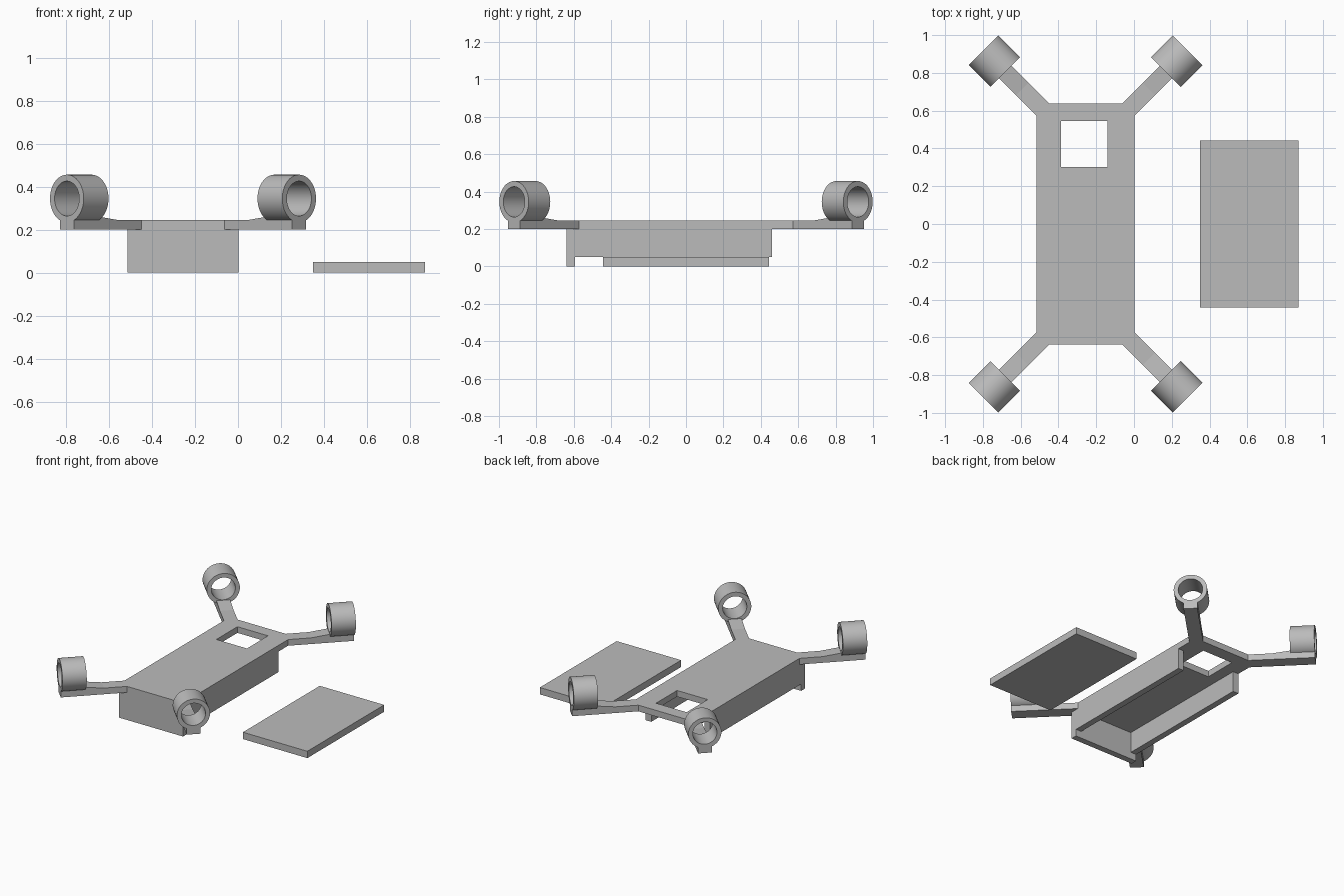
import bpy, bmesh
from math import atan2, pi, radians
from mathutils import Matrix, Vector

cube = bpy.data.objects.get("Cube")
if cube:
    bpy.data.objects.remove(cube, do_unlink=True)

grey = bpy.data.materials.new("plastic_grey")
grey.use_nodes = True
colour = (0.5, 0.5, 0.5, 1)
grey.diffuse_color = colour
grey.node_tree.nodes["Principled BSDF"].inputs["Base Color"].default_value = colour

CX = -0.256                  # middle of the frame in x
W, H = 0.259, 0.638          # half width and half length of the body
BOTTOM, TOP = 0.2, 0.245     # deck heights
WALL = 0.045
CUT = 0.065                  # corner width taken by each arm
REACH = 0.314                # arm length along each axis
RING_R, HOLE_R, RING_L, RING_Z = 0.111, 0.081, 0.163, 0.345
CORNERS = [(1, 1), (-1, 1), (-1, -1), (1, -1)]


def finish(name, bm, smooth=False):
    bmesh.ops.recalc_face_normals(bm, faces=bm.faces)
    mesh = bpy.data.meshes.new(name)
    bm.to_mesh(mesh)
    bm.free()
    mesh.materials.append(grey)
    obj = bpy.data.objects.new(name, mesh)
    bpy.context.collection.objects.link(obj)
    if smooth:
        bpy.ops.object.select_all(action='DESELECT')
        obj.select_set(True)
        bpy.context.view_layer.objects.active = obj
        bpy.ops.object.shade_smooth_by_angle(angle=radians(35))
    return obj


def box(name, x0, x1, y0, y1, z0, z1):
    bm = bmesh.new()
    size = Matrix.Diagonal((x1 - x0, y1 - y0, z1 - z0, 1))
    place = Matrix.Translation(((x0 + x1) / 2, (y0 + y1) / 2, (z0 + z1) / 2))
    bmesh.ops.create_cube(bm, size=1, matrix=place @ size)
    return finish(name, bm)


def add_loop(bm, points, z):
    verts = [bm.verts.new((x, y, z)) for x, y in points]
    return [bm.edges.new((a, b)) for a, b in zip(verts, verts[1:] + verts[:1])]


# Deck with four arms and a square window, extruded from one outline
quarter = [(W, H - CUT), (W + REACH, H - CUT + REACH),
           (W - CUT + REACH, H + REACH), (W - CUT, H)]
outline = []
for sx, sy in CORNERS:
    pts = quarter if sx * sy > 0 else quarter[::-1]
    outline += [(CX + sx * x, sy * y) for x, y in pts]
window = [(-0.387, 0.303), (-0.14, 0.303), (-0.14, 0.546), (-0.387, 0.546)]
bm = bmesh.new()
edges = add_loop(bm, outline, BOTTOM) + add_loop(bm, window, BOTTOM)
bmesh.ops.triangle_fill(bm, edges=edges, use_beauty=True)
raised = bmesh.ops.extrude_face_region(bm, geom=bm.faces[:])["geom"]
bmesh.ops.translate(bm, vec=(0, 0, TOP - BOTTOM),
                    verts=[v for v in raised if isinstance(v, bmesh.types.BMVert)])
finish("deck_with_arms", bm)

# Open tray under the deck
box("front_wall", CX - W, CX + W, -H, -H + WALL, 0, BOTTOM)
box("right_wall", CX - W, CX - W + WALL, -H + WALL, 0.46, 0.05, BOTTOM)
box("left_wall", CX + W - WALL, CX + W, -H + WALL, 0.46, 0.05, BOTTOM)

# Loose cover plate beside the frame
box("cover_plate", 0.35, 0.87, -0.443, 0.443, 0, 0.05)

# Motor ring and sloping gusset at the end of each arm
end_x, end_y = W - CUT / 2 + REACH, H - CUT / 2 + REACH
for sx, sy in CORNERS:
    side = ("back" if sy > 0 else "front") + ("_left" if sx > 0 else "_right")
    place = (Matrix.Translation((CX + sx * end_x, sy * end_y, 0))
             @ Matrix.Rotation(atan2(sy, sx), 4, 'Z'))

    # Ring: a rectangle spun round the arm's axis
    bm = bmesh.new()
    section = [bm.verts.new((x, 0, RING_Z + r)) for x, r in
               [(0, HOLE_R), (0, RING_R), (-RING_L, RING_R), (-RING_L, HOLE_R)]]
    loop = [bm.edges.new((a, b)) for a, b in zip(section, section[1:] + section[:1])]
    bmesh.ops.spin(bm, geom=section + loop, cent=(0, 0, RING_Z), axis=(1, 0, 0),
                   angle=2 * pi, steps=64, use_merge=True)
    bmesh.ops.remove_doubles(bm, verts=bm.verts, dist=0.0001)
    bm.transform(place)
    finish(side + "_motor_ring", bm, smooth=True)

    # Gusset: a thin wedge rising to the ring
    bm = bmesh.new()
    half = CUT * 2 ** 0.5 / 2
    wedge = [(-RING_L - 0.127, TOP), (-RING_L, TOP + 0.016),
             (-RING_L + 0.02, TOP + 0.016), (-RING_L + 0.02, TOP)]
    face = bm.faces.new([bm.verts.new((x, -half, z)) for x, z in wedge])
    moved = bmesh.ops.extrude_face_region(bm, geom=[face])["geom"]
    bmesh.ops.translate(bm, vec=Vector((0, 2 * half, 0)),
                        verts=[v for v in moved if isinstance(v, bmesh.types.BMVert)])
    bm.transform(place)
    finish(side + "_gusset", bm)
